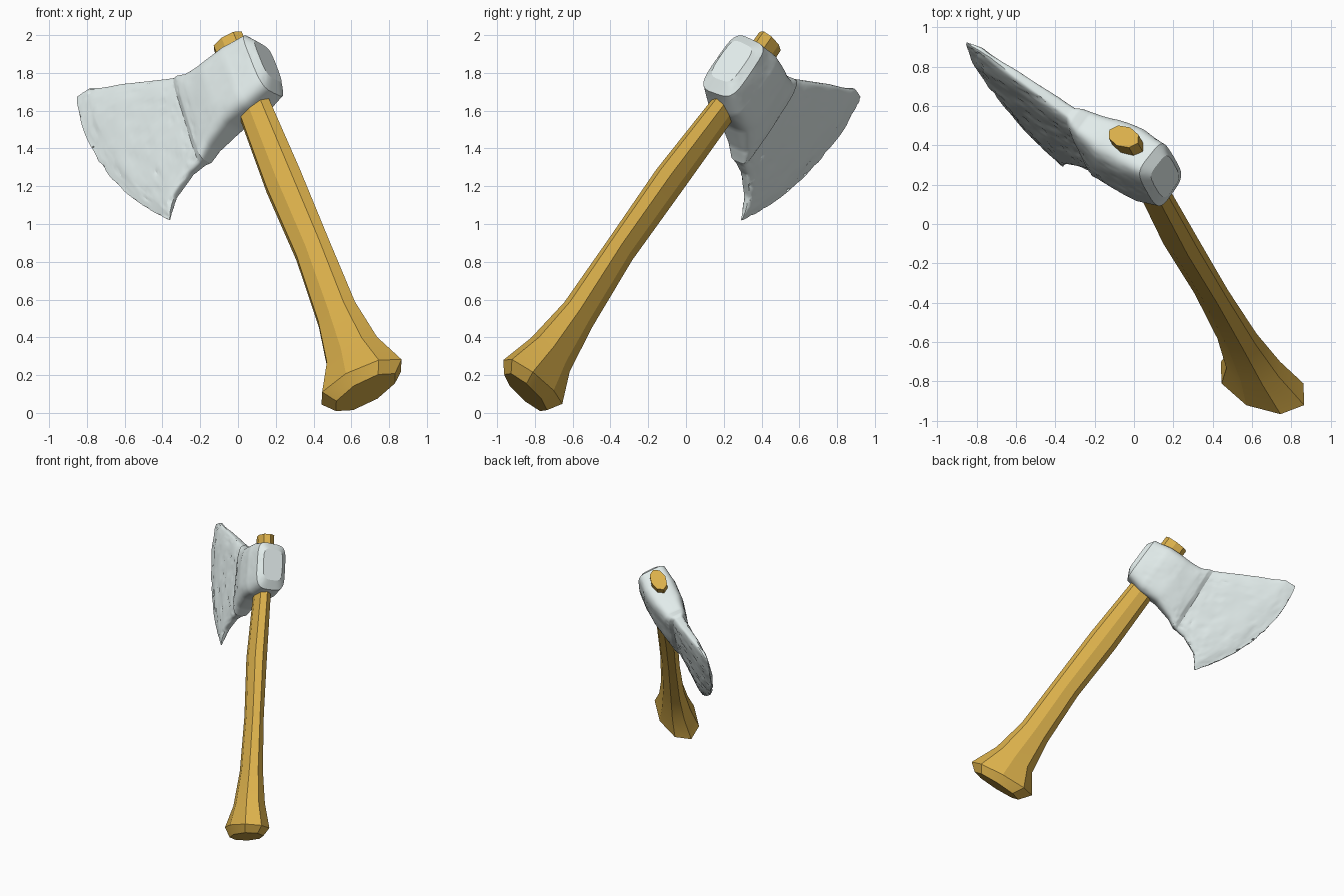
import bpy, bmesh, math
from mathutils import Vector, noise

if "Cube" in bpy.data.objects:
    bpy.data.objects.remove(bpy.data.objects["Cube"])

# Axe frame: O = handle top, B = towards cutting edge, U = up the handle, N = sideways
O = Vector((-0.05, 0.44, 1.96))
B = Vector((-0.763, 0.351, -0.544))
U = Vector((-0.306, 0.544, 0.781))
N = Vector((-0.570, -0.763, 0.308))


def place(b, u, n):
    return O + B * b + U * u + N * n


def material(name, colour):
    m = bpy.data.materials.new(name)
    m.diffuse_color = colour
    m.use_nodes = True
    m.node_tree.nodes["Principled BSDF"].inputs["Base Color"].default_value = m.diffuse_color
    return m


def loft(name, rings, mat, angle):
    """Skin a list of closed rings and cap both ends."""
    bm = bmesh.new()
    vr = [[bm.verts.new(p) for p in r] for r in rings]
    for a, c in zip(vr, vr[1:]):
        k = len(a)
        for i in range(k):
            j = (i + 1) % k
            bm.faces.new((a[i], a[j], c[j], c[i]))
    bm.faces.new(vr[0])
    bm.faces.new(vr[-1])
    bmesh.ops.recalc_face_normals(bm, faces=bm.faces)
    me = bpy.data.meshes.new(name)
    bm.to_mesh(me)
    bm.free()
    ob = bpy.data.objects.new(name, me)
    bpy.context.collection.objects.link(ob)
    me.materials.append(mat)
    bpy.ops.object.select_all(action='DESELECT')
    ob.select_set(True)
    bpy.context.view_layer.objects.active = ob
    bpy.ops.object.shade_smooth_by_angle(angle=math.radians(angle))
    return ob


wood = material("wood", (0.70, 0.43, 0.07, 1))
steel = material("steel", (0.76, 0.84, 0.83, 1))

# Handle: u, centre b, half width b, half width n, centre n, tilt of the ring
HANDLE = [(0.01, 0.0, 0.095, 0.06, 0, 0), (-0.45, 0.0, 0.10, 0.06, 0, 0),
          (-0.95, -0.01, 0.115, 0.07, 0.015, 0), (-1.42, -0.02, 0.11, 0.065, 0.01, 0),
          (-1.85, -0.01, 0.125, 0.08, 0, 0), (-2.12, -0.01, 0.17, 0.11, 0, 0),
          (-2.30, 0.0, 0.265, 0.145, 0, 0.12), (-2.37, 0.0, 0.20, 0.11, 0, 0.06)]
rings = []
for u, cb, rb, rn, cn, tilt in HANDLE:
    ring = []
    for i in range(8):
        a = math.tau * i / 8
        db = rb * math.cos(a)
        ring.append(place(cb + db, u + tilt * db, cn + rn * math.sin(a)))
    rings.append(ring)
loft("handle", rings, wood, 25)

# Head: top b, top u, bottom b, bottom u, half thickness, forward bow
HEAD = [(-.175, -.13, -.175, -.37, .080, 0), (-.14, -.075, -.14, -.44, .118, 0),
        (.00, -.05, .00, -.47, .135, 0), (.15, -.05, .15, -.47, .125, 0),
        (.28, -.035, .30, -.51, .095, 0), (.33, -.005, .37, -.55, .075, 0),
        (.36, .005, .40, -.55, .052, 0), (.45, .055, .48, -.555, .050, 0),
        (.65, .170, .61, -.615, .042, .02), (.85, .278, .67, -.68, .028, .08),
        (.94, .285, .695, -.72, .008, .12)]
STEPS, SIDE = 7, 44


def section(st):
    tb, tu, bb, bu, t, bow = st
    ring = []
    for i in range(2 * SIDE):
        k = i if i <= SIDE else 2 * SIDE - i
        s = 0.5 - 0.5 * math.cos(math.pi * k / SIDE)
        n = t * max(0.0, 1 - abs(2 * s - 1) ** 4) ** 0.25
        if i > SIDE:
            n = -n
        b = tb + (bb - tb) * s + bow * 4 * s * (1 - s)
        u = tu + (bu - tu) * s
        p = Vector((b, u, n))
        # forged waviness, chipped pits on the faces and nicks in the edge
        wave = 0.006 * noise.noise(p * 7)
        rough = min(1, max(0.25, (b - 0.2) * 3))
        chip = noise.noise(p * 34 + Vector((5, 2, 9)))
        pit = rough * 0.022 * max(0.0, chip - 0.22)
        sgn = 1 if n > 0 else -1
        n = sgn * max(abs(n) * 0.4, abs(n) + wave - pit)
        if b > 0.62:
            b -= 0.02 * max(0.0, noise.noise(Vector((b * 4, u * 22, 3)))) * (b - 0.6) / 0.3
        ring.append(place(b, u + wave, n))
    return ring


rings = []
for a, c in zip(HEAD, HEAD[1:]):
    for q in range(STEPS):
        f = q / STEPS
        rings.append(section([x + (y - x) * f for x, y in zip(a, c)]))
rings.append(section(HEAD[-1]))
loft("axe_head", rings, steel, 25)
